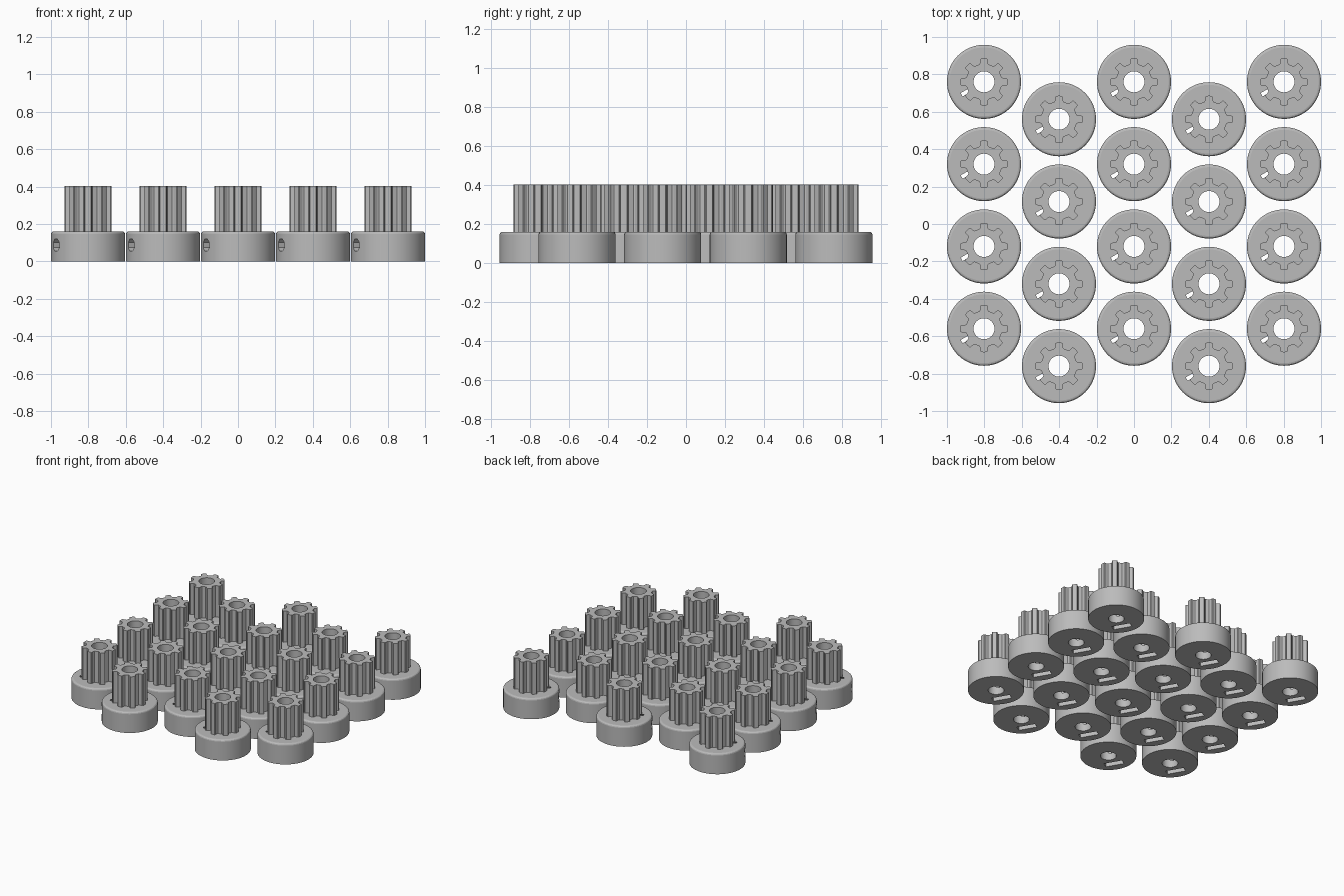
import bpy
import bmesh
from math import pi, sin, cos, radians
from mathutils import Matrix, Vector

cube = bpy.data.objects.get("Cube")
if cube:
    bpy.data.objects.remove(cube, do_unlink=True)

BASE_R, BASE_H, TOP = 0.198, 0.16, 0.404
TIP_R, ROOT_R, TEETH = 0.126, 0.097, 8
BORE_R = 0.056
SCREW_Z, SCREW_ANGLE = 0.087, radians(210)

grey = bpy.data.materials.new("plain grey")
grey.use_nodes = True
grey.diffuse_color = (0.5, 0.5, 0.5, 1)
grey.node_tree.nodes["Principled BSDF"].inputs["Base Color"].default_value = (0.5, 0.5, 0.5, 1)


def circle(r, n, turn=0.0):
    return [(r * cos(turn + 2 * pi * i / n), r * sin(turn + 2 * pi * i / n)) for i in range(n)]


def loft(name, sections, matrix=None):
    """Closed solid through a stack of (outline, height) sections."""
    bm = bmesh.new()
    rings = [[bm.verts.new((x, y, z)) for x, y in pts] for pts, z in sections]
    for low, high in zip(rings, rings[1:]):
        n = len(low)
        for i in range(n):
            j = (i + 1) % n
            bm.faces.new((low[i], low[j], high[j], high[i]))
    bm.faces.new(rings[0][::-1])
    bm.faces.new(rings[-1])
    if matrix:
        bm.transform(matrix)
    bmesh.ops.recalc_face_normals(bm, faces=bm.faces)
    mesh = bpy.data.meshes.new(name)
    bm.to_mesh(mesh)
    bm.free()
    mesh.materials.append(grey)
    obj = bpy.data.objects.new(name, mesh)
    bpy.context.scene.collection.objects.link(obj)
    return obj


# Hub: a disc with a rounded upper rim
FILLET = 0.014
hub = [(circle(BASE_R, 64), 0)]
for k in range(4):
    a = k * pi / 6
    hub.append((circle(BASE_R - FILLET * (1 - cos(a)), 64), BASE_H - FILLET * (1 - sin(a))))
pulley = loft("pulley", hub)

# Toothed barrel: tapered teeth with flat valleys
outline = []
for t in range(TEETH):
    for r, offset in ((ROOT_R, -0.15), (ROOT_R + 0.006, -0.2), (TIP_R - 0.004, -0.16),
                      (TIP_R, -0.125), (TIP_R, 0), (TIP_R, 0.125),
                      (TIP_R - 0.004, 0.16), (ROOT_R + 0.006, 0.2)):
        if r == ROOT_R:
            offset = -pi / TEETH + 0.14
            # valley floor runs between neighbouring teeth
            outline.append((r, t * 2 * pi / TEETH + offset))
        else:
            outline.append((r, t * 2 * pi / TEETH + offset))
    outline.append((ROOT_R, t * 2 * pi / TEETH + pi / TEETH - 0.14))
outline = [(r * cos(a), r * sin(a)) for r, a in outline]
barrel = loft("barrel", [(outline, BASE_H - 0.03), (outline, TOP)])

# Cutters: bore, nut pocket open below, and radial screw hole
turn = Matrix.Rotation(SCREW_ANGLE, 4, "Z")
lie = turn @ Matrix.Translation((0, 0, SCREW_Z)) @ Matrix.Rotation(pi / 2, 4, "Y")
bore = loft("bore_cutter", [(circle(BORE_R, 48), -0.1), (circle(BORE_R, 48), TOP + 0.1)])
# pocket outline: hexagon point at the top, straight sides down through the bottom
NUT_R = 0.079
half = NUT_R * cos(pi / 6)
pocket_pts = [(-NUT_R, 0), (-NUT_R / 2, -half), (0.15, -half), (0.15, half), (-NUT_R / 2, half)]
pocket = loft("pocket_cutter", [(pocket_pts, 0.092), (pocket_pts, 0.138)], lie)
hole = circle(0.035, 8, pi / 8)
screw = loft("screw_cutter", [(hole, 0.02), (hole, 0.3)], lie)

tools = [(barrel, "UNION"), (bore, "DIFFERENCE"), (pocket, "DIFFERENCE"), (screw, "DIFFERENCE")]
for tool, operation in tools:
    tool.hide_render = True
    mod = pulley.modifiers.new(tool.name, "BOOLEAN")
    mod.object = tool
    mod.operation = operation
    mod.solver = "EXACT"

# Bake the shape once
bpy.context.view_layer.update()
graph = bpy.context.evaluated_depsgraph_get()
shape = bpy.data.meshes.new_from_object(pulley.evaluated_get(graph))
shape.name = "pulley_shape"
pulley.modifiers.clear()
pulley.data = shape
for tool, _ in tools:
    bpy.data.objects.remove(tool, do_unlink=True)

bpy.ops.object.select_all(action="DESELECT")
pulley.select_set(True)
bpy.context.view_layer.objects.active = pulley
bpy.ops.object.shade_smooth_by_angle(angle=radians(12))

# Staggered layout: five columns of four
for col in range(5):
    for row in range(4):
        first = col == 0 and row == 0
        obj = pulley if first else bpy.data.objects.new("pulley", shape)
        if not first:
            bpy.context.scene.collection.objects.link(obj)
        obj.name = f"pulley_column{col + 1}_row{row + 1}"
        obj.location = Vector(((col - 2) * 0.401, 0.76 - row * 0.44 - (col % 2) * 0.2, 0))
